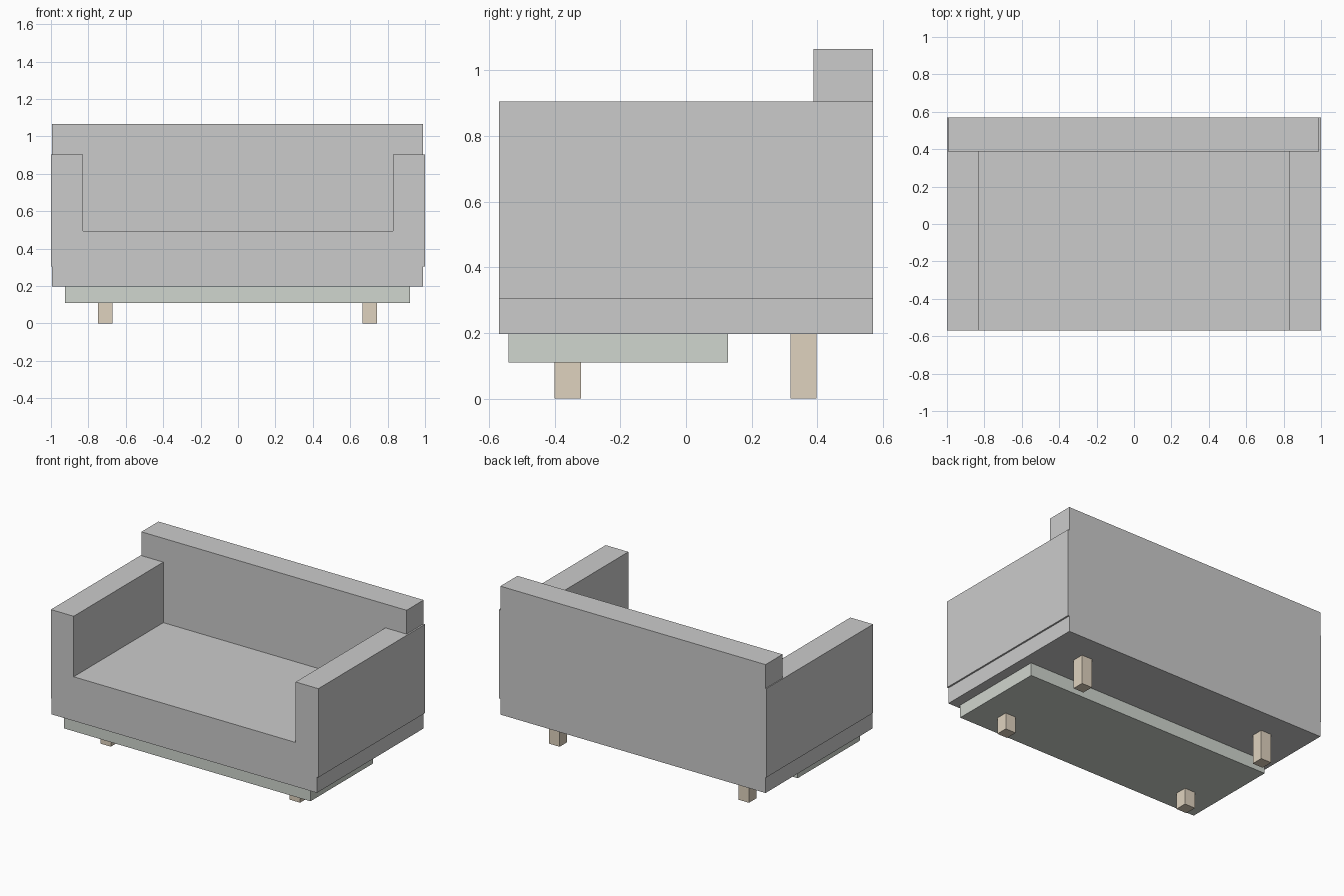
import bpy
import bmesh

if "Cube" in bpy.data.objects:
    bpy.data.objects.remove(bpy.data.objects["Cube"])


def material(name, rgb):
    mat = bpy.data.materials.new(name)
    mat.diffuse_color = (*rgb, 1.0)
    mat.use_nodes = True
    mat.node_tree.nodes["Principled BSDF"].inputs["Base Color"].default_value = mat.diffuse_color
    return mat


def box(name, x, y, z, mat=None):
    """Flat-faced box spanning the given (min, max) ranges."""
    bm = bmesh.new()
    bmesh.ops.create_cube(bm, size=1.0)
    for v in bm.verts:
        v.co = [r[0] if c < 0 else r[1] for c, r in zip(v.co, (x, y, z))]
    mesh = bpy.data.meshes.new(name)
    bm.to_mesh(mesh)
    bm.free()
    obj = bpy.data.objects.new(name, mesh)
    bpy.context.collection.objects.link(obj)
    if mat:
        mesh.materials.append(mat)
    return obj


green = material("sage_green", (0.63, 0.67, 0.62))
wood = material("light_wood", (0.74, 0.65, 0.52))

FRONT, BACK = -0.57, 0.57
BODY_X = (-0.994, 0.989)

# Upholstered body
box("base", BODY_X, (FRONT, BACK), (0.197, 0.304))
box("seat", (-0.83, 0.83), (FRONT, 0.39), (0.304, 0.495))
box("backrest", BODY_X, (0.388, BACK), (0.304, 1.065))

# Armrests
box("left_armrest", (-1.0, -0.83), (FRONT, BACK), (0.304, 0.904))
box("right_armrest", (0.83, 1.0), (FRONT, BACK), (0.304, 0.904))

# Pull-out panel under the front of the base
box("under_panel", (-0.925, 0.92), (-0.54, 0.128), (0.11, 0.197), green)

# Legs: short ones under the panel, tall ones under the base
for side, x in (("left", -0.7105), ("right", 0.7055)):
    for end, y, top in (("front", -0.36, 0.11), ("back", 0.358, 0.197)):
        box(f"{end}_{side}_leg", (x - 0.039, x + 0.039),
            (y - 0.04, y + 0.04), (0.0, top), wood)
